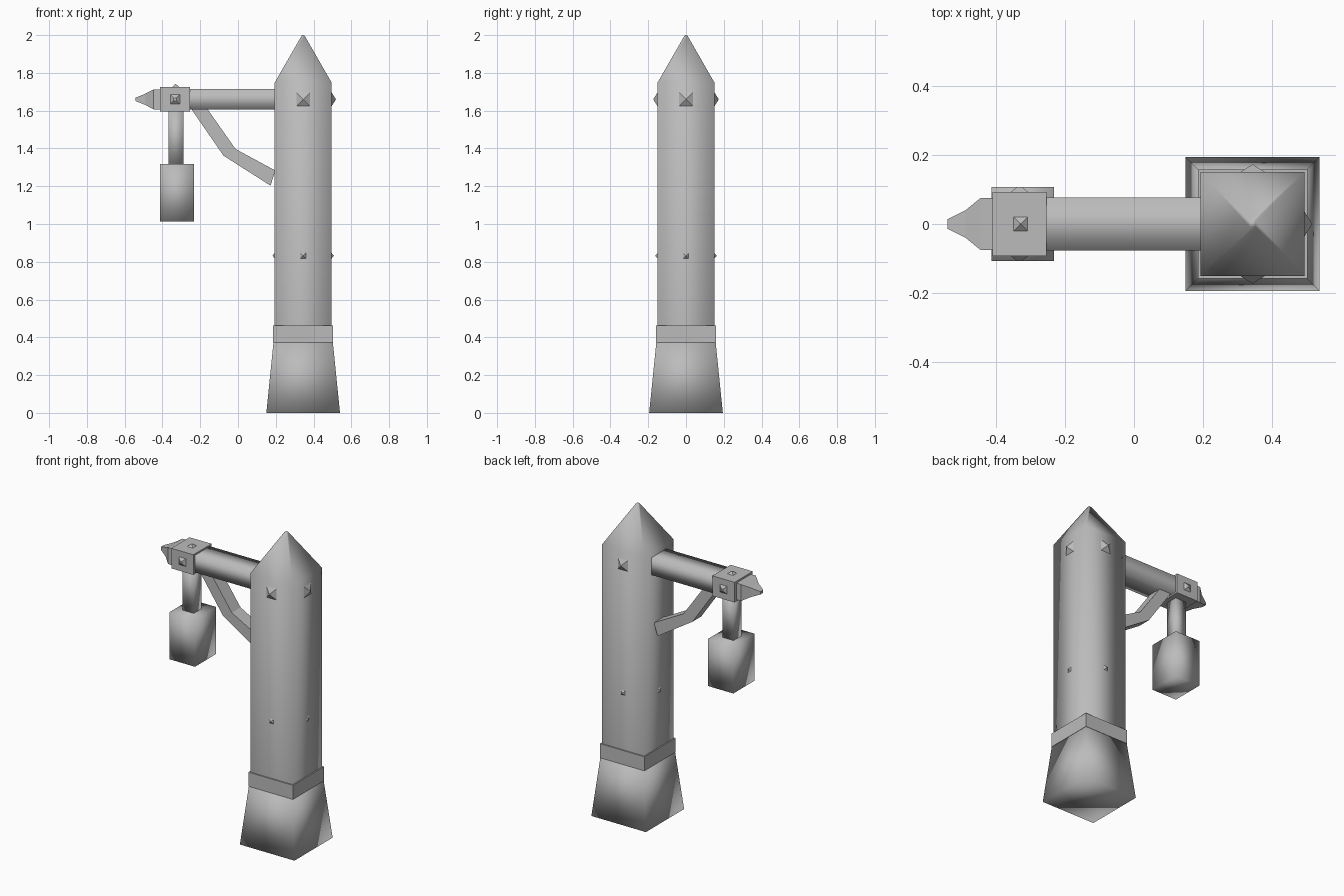
import bpy, bmesh
from mathutils import Vector

if "Cube" in bpy.data.objects:
    bpy.data.objects.remove(bpy.data.objects["Cube"])

grey = bpy.data.materials.new("plain grey")
grey.diffuse_color = (0.5, 0.5, 0.5, 1)
grey.use_nodes = True
grey.node_tree.nodes["Principled BSDF"].inputs["Base Color"].default_value = grey.diffuse_color

AXES = {"x": (Vector((0, 1, 0)), Vector((0, 0, 1)), Vector((1, 0, 0))),
        "y": (Vector((0, 0, 1)), Vector((1, 0, 0)), Vector((0, 1, 0))),
        "z": (Vector((1, 0, 0)), Vector((0, 1, 0)), Vector((0, 0, 1)))}


def finish(name, bm, smooth):
    bmesh.ops.recalc_face_normals(bm, faces=bm.faces)
    for f in bm.faces:
        f.smooth = smooth
    me = bpy.data.meshes.new(name)
    bm.to_mesh(me)
    bm.free()
    me.materials.append(grey)
    ob = bpy.data.objects.new(name, me)
    bpy.context.collection.objects.link(ob)
    return ob


def loft(name, origin, axis, sections, smooth=False, start=True, end=True):
    """Rectangles (distance, half u, half v) joined along an axis."""
    u, v, w = AXES[axis]
    o = Vector(origin)
    bm = bmesh.new()
    rings = [[bm.verts.new(o + w * d + u * a * hu + v * b * hv)
              for a, b in ((-1, -1), (1, -1), (1, 1), (-1, 1))]
             for d, hu, hv in sections]
    for r, s in zip(rings, rings[1:]):
        for i in range(4):
            j = (i + 1) % 4
            bm.faces.new((r[i], r[j], s[j], s[i]))
    if start:
        bm.faces.new(rings[0][::-1])
    if end:
        bm.faces.new(rings[-1])
    return finish(name, bm, smooth)


def stud(name, origin, axis, sign, half, height):
    loft(name, origin, axis, [(-0.01 * sign, half, half), (0, half, half),
                              (height * sign, 0.001, 0.001)])


PX = 0.345  # post centre

# Flared foot, band and pointed post
loft("post_foot", (PX, 0, 0), "z", [(0, 0.195, 0.195), (0.375, 0.157, 0.157)], True)
loft("post_band", (PX, 0, 0), "z", [(0.372, 0.159, 0.159), (0.463, 0.159, 0.159)])
loft("post", (PX, 0, 0), "z", [(0.36, 0.151, 0.151), (1.748, 0.151, 0.151),
                               (1.997, 0.008, 0.008), (2.0, 0.004, 0.004)], True, start=False)

# Pyramid studs on the post
for axis, sign, label in (("y", -1, "front"), ("y", 1, "back"), ("x", 1, "right"), ("x", -1, "left")):
    side = AXES[axis][2] * sign * 0.151
    base = Vector((PX, 0, 0)) + side
    if label != "left":
        stud("large_stud_" + label, base + Vector((0, 0, 1.66)), axis, sign, 0.036, 0.022)
    stud("small_stud_" + label, base + Vector((0, 0, 0.832)), axis, sign, 0.014, 0.011)

# Horizontal arm with pointed tip
loft("arm", (0, 0, 1.66), "x", [(-0.36, 0.077, 0.055), (0.21, 0.077, 0.055)], True, False, False)
loft("arm_tip", (0, 0, 1.66), "x", [(-0.542, 0.014, 0.009), (-0.49, 0.04, 0.03),
                                    (-0.447, 0.075, 0.053), (-0.40, 0.075, 0.053)])

# Collar around the arm with its studs
loft("arm_collar", (-0.333, 0, 0), "z", [(1.595, 0.079, 0.093), (1.725, 0.079, 0.093)])
for sign, label in ((-1, "front"), (1, "back")):
    loft("collar_stud_" + label, (-0.333, sign * 0.093, 1.66), "y",
         [(-0.01 * sign, 0.025, 0.025), (0, 0.025, 0.025), (0.014 * sign, 0.008, 0.008)])
stud("collar_stud_top", (-0.33, 0, 1.725), "z", 1, 0.02, 0.016)

# Hanging lantern and its stem
loft("lantern_stem", (-0.328, 0, 0), "z", [(1.31, 0.04, 0.04), (1.60, 0.04, 0.04)], True)
loft("lantern", (-0.323, 0, 0), "z", [(1.013, 0.091, 0.108), (1.317, 0.091, 0.108)], True)

# Bent brace below the arm
upper = [(-0.17, 1.62), (-0.013, 1.397), (0.198, 1.283)]
lower = [(-0.255, 1.62), (-0.077, 1.362), (0.172, 1.203)]
bm = bmesh.new()
rings = [[bm.verts.new((x, y, z)) for (x, z), y in ((a, -0.045), (a, 0.045), (b, 0.045), (b, -0.045))]
         for a, b in zip(upper, lower)]
for r, s in zip(rings, rings[1:]):
    for i in range(4):
        j = (i + 1) % 4
        bm.faces.new((r[i], r[j], s[j], s[i]))
bm.faces.new(rings[0])
bm.faces.new(rings[-1])
finish("arm_brace", bm, False)
